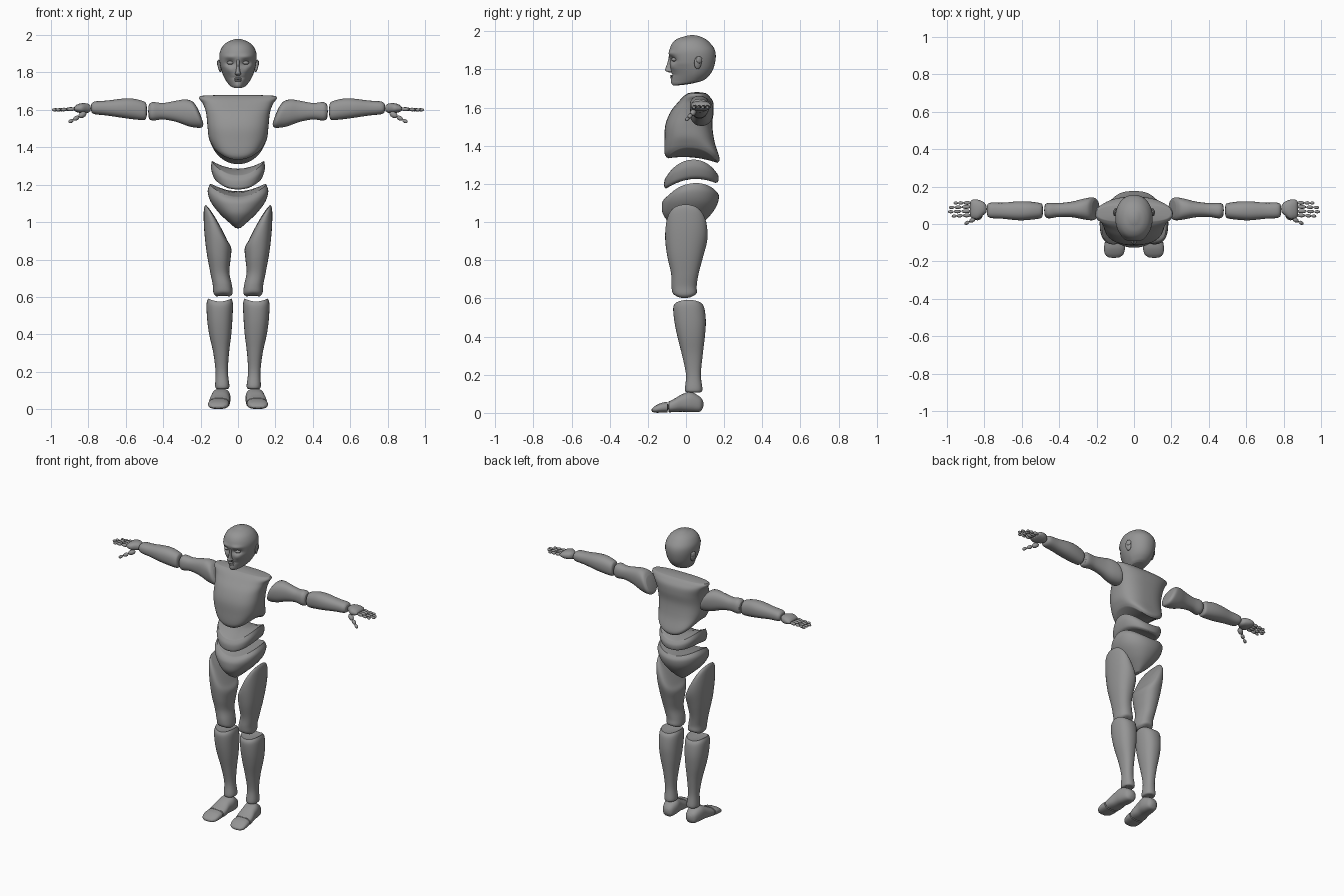
import bpy, bmesh, math
from mathutils import Vector

clay = bpy.data.materials.new("clay grey")
clay.diffuse_color = (0.3, 0.3, 0.3, 1)
AXES = {"x": lambda t, a, b: (t, a, b), "y": lambda t, a, b: (a, t, b), "z": lambda t, a, b: (a, b, t)}


def finish(name, bm, mirror):
    bmesh.ops.recalc_face_normals(bm, faces=bm.faces)
    me = bpy.data.meshes.new(name)
    bm.to_mesh(me)
    bm.free()
    me.materials.append(clay)
    ob = bpy.data.objects.new(name, me)
    bpy.context.collection.objects.link(ob)
    bpy.context.view_layer.objects.active = ob
    ob.select_set(True)
    bpy.ops.object.shade_smooth_by_angle(angle=math.radians(50))
    ob.select_set(False)
    if mirror:
        ob.modifiers.new("mirror", "MIRROR").use_mirror_merge = False
    return ob


def spline(rows, steps):
    """Smooth interpolation between cross-sections."""
    out = []
    for i in range(len(rows) - 1):
        p = [rows[max(0, min(len(rows) - 1, i + k))] for k in (-1, 0, 1, 2)]
        for s in range(steps):
            t = s / steps
            out.append([0.5 * (2 * b + (c - a) * t + (2 * a - 5 * b + 4 * c - d) * t * t
                        + (3 * b - a - 3 * c + d) * t ** 3) for a, b, c, d in zip(*p)])
    return out + [list(rows[-1])]


def loft(name, axis, rows, mirror=False, power=2.3, bulge=0.01, n=32, steps=5, shape=None):
    """Row: position, low/high of side a, low/high of side b, then slope and lift
    along a, tilt and arch along b, which bend the section."""
    rows = spline([tuple(r) + (0,) * (9 - len(r)) for r in rows], steps)
    sign = 1 if rows[-1][0] > rows[0][0] else -1
    caps = (0.3, 0.6, 0.85, 0.95)
    rings = [(rows[0], s, -sign) for s in caps] + [(r, 1, 0) for r in rows]
    rings += [(rows[-1], s, sign) for s in reversed(caps)]
    bm = bmesh.new()

    def point(row, u, v, off):
        t, a0, a1, b0, b1, slope, lift, tilt, arch = row
        t += slope * u + lift * u * u + tilt * v + arch * v * v + off
        co = Vector(AXES[axis](t, (a0 + a1) / 2 + u * (a1 - a0) / 2, (b0 + b1) / 2 + v * (b1 - b0) / 2))
        return bm.verts.new(shape(co) if shape else co)

    loops = []
    for row, s, side in rings:
        loop = []
        for k in range(n):
            c, d = math.cos(math.tau * k / n), math.sin(math.tau * k / n)
            u, v = (math.copysign(abs(q) ** (2 / power), q) * s for q in (c, d))
            loop.append(point(row, u, v, side * bulge * (1 - s * s)))
        loops.append(loop)
    for p, q in zip(loops, loops[1:]):
        for k in range(n):
            bm.faces.new((p[k], p[(k + 1) % n], q[(k + 1) % n], q[k]))
    for loop, row, side in ((loops[0], rows[0], -sign), (loops[-1], rows[-1], sign)):
        tip = point(row, 0, 0, side * bulge)
        for k in range(n):
            bm.faces.new((loop[k], loop[(k + 1) % n], tip))
    return finish(name, bm, mirror)


def beads(name, items, mirror=True, seg=16):
    """Ellipsoids: (centre, radii, long direction for x radius)."""
    bm = bmesh.new()
    for centre, radii, direction in items:
        rot = Vector((1, 0, 0)).rotation_difference(Vector(direction))
        ball = bmesh.ops.create_uvsphere(bm, u_segments=seg, v_segments=seg // 2 + 2, radius=1)
        for v in ball["verts"]:
            v.co = Vector(centre) + rot @ Vector(a * b for a, b in zip(v.co, radii))
    return finish(name, bm, mirror)


def bump(co, x, z, rx, rz):
    return math.exp(-((abs(co.x) - x) / rx) ** 2 - ((co.z - z) / rz) ** 2)


def face(co):
    """Narrow jaw, eye sockets, brows, cheeks, nose and mouth."""
    front = max(0, min(1, (0.05 - co.y) / 0.12))
    low = max(0, min(1, (1.83 - co.z) / 0.09))
    co.x *= 1 - 0.36 * front * low
    co.y += front * (0.02 * bump(co, .042, 1.85, .026, .016) - 0.008 * bump(co, .045, 1.885, .035, .012)
                     - 0.007 * bump(co, .05, 1.81, .02, .02) + 0.007 * bump(co, 0, 1.772, .03, .006))
    return co


# Head
loft("head", "z", [
    (1.728, -.048, .048, -.068, .085, 0, 0, .012),
    (1.742, -.060, .060, -.078, .105, 0, 0, .010),
    (1.775, -.077, .077, -.076, .130, 0, 0, .004),
    (1.815, -.090, .090, -.082, .147),
    (1.865, -.099, .099, -.088, .156),
    (1.905, -.098, .098, -.086, .150),
    (1.940, -.082, .082, -.070, .125),
    (1.962, -.058, .058, -.042, .098),
    (1.974, -.030, .030, -.005, .070)],
    power=2.1, bulge=.006, n=64, steps=8, shape=face)
loft("nose", "z", [
    (1.785, -.010, .010, -.090, -.060), (1.793, -.017, .017, -.108, -.060),
    (1.805, -.012, .012, -.108, -.060), (1.835, -.008, .008, -.097, -.060),
    (1.870, -.010, .010, -.090, -.060)], power=2, bulge=.002, n=20)
beads("eyes", [((.041, -.062, 1.852), (.019, .015, .010), (1, 0, 0))])
beads("lips", [((0, -.074, 1.766), (.022, .010, .005), (1, 0, 0)),
               ((0, -.073, 1.756), (.018, .010, .005), (1, 0, 0))], mirror=False)
beads("ears", [((.098, .062, 1.835), (.009, .020, .034), (1, .35, -.15)),
               ((.103, .070, 1.850), (.007, .017, .018), (1, .5, 0))])

# Torso
loft("chest", "z", [
    (1.345, -.128, .128, -.095, .165, 0, .045, -.012, -.023),
    (1.365, -.140, .140, -.112, .176, 0, .045, -.012, -.018),
    (1.430, -.156, .156, -.113, .150, 0, .02, -.005, -.005),
    (1.510, -.163, .163, -.108, .138),
    (1.580, -.170, .170, -.080, .145),
    (1.630, -.186, .186, -.040, .142),
    (1.660, -.207, .207, -.012, .122),
    (1.675, -.203, .203, .010, .105)], power=2.6, bulge=.006, n=48)
loft("waist", "z", [
    (1.225, -.110, .110, -.105, .155, 0, .000, .015, -.035),
    (1.235, -.130, .130, -.114, .168, 0, .005, .013, -.035),
    (1.262, -.144, .144, -.112, .170, 0, .025, .010, -.030),
    (1.285, -.140, .140, -.095, .155, 0, .042, .008, -.028)], power=2.3, bulge=0, n=48)
loft("pelvis", "z", [
    (.970, -.016, .016, -.045, .050),
    (1.000, -.050, .050, -.090, .090),
    (1.045, -.098, .098, -.122, .135),
    (1.095, -.145, .145, -.126, .165, 0, .012),
    (1.130, -.162, .162, -.115, .172, 0, .035, .010),
    (1.155, -.150, .150, -.095, .155, 0, .048, .015, -.005)], power=2.2, bulge=.003, n=48)

# Arms
loft("upper_arm", "x", [
    (.205, .035, .130, 1.525, 1.625, 0, 0, .020),
    (.222, .020, .142, 1.505, 1.648, 0, 0, .026),
    (.270, .025, .135, 1.510, 1.656, 0, 0, .015),
    (.330, .036, .120, 1.536, 1.649),
    (.400, .038, .112, 1.549, 1.637),
    (.455, .030, .113, 1.543, 1.642),
    (.476, .040, .105, 1.552, 1.630)], mirror=True, bulge=.004)
loft("forearm", "x", [
    (.490, .040, .104, 1.560, 1.630),
    (.502, .030, .112, 1.546, 1.645),
    (.560, .022, .120, 1.550, 1.660),
    (.620, .020, .121, 1.558, 1.660),
    (.700, .028, .114, 1.570, 1.650),
    (.765, .032, .114, 1.577, 1.645),
    (.783, .042, .105, 1.588, 1.634)], mirror=True, bulge=.004)

# Hands
loft("palm", "x", [
    (.790, .060, .100, 1.592, 1.624), (.805, .048, .118, 1.584, 1.634),
    (.835, .026, .130, 1.582, 1.636), (.862, .030, .130, 1.588, 1.628),
    (.874, .038, .122, 1.594, 1.618)], mirror=True, bulge=.003, n=24)
fingers = []
for y0, y1, reach in ((.047, .042, .975), (.069, .065, .996), (.092, .088, .990), (.113, .112, .965)):
    a, b = Vector((.872, y0, 1.605)), Vector((reach, y1, 1.600))
    for f0, f1, r in ((0, .42, .0105), (.42, .74, .0095), (.74, 1, .0085)):
        fingers.append((a.lerp(b, (f0 + f1) / 2), ((b - a).length * (f1 - f0) / 2, r, r), b - a))
a, b = Vector((.812, .047, 1.585)), Vector((.906, .000, 1.533))
for f0, f1, r in ((0, .42, .016), (.40, .72, .012), (.72, 1, .010)):
    fingers.append((a.lerp(b, (f0 + f1) / 2), ((b - a).length * (f1 - f0) / 2, r, r), b - a))
beads("fingers", fingers, seg=12)

# Legs
loft("thigh", "z", [
    (.612, .045, .115, -.050, .035, 0, -.010),
    (.628, .029, .131, -.070, .056, 0, -.008),
    (.665, .033, .135, -.076, .056),
    (.730, .046, .148, -.078, .066),
    (.820, .040, .168, -.098, .090, .02),
    (.910, .036, .181, -.109, .112, .05),
    (.980, .056, .183, -.105, .108, .08),
    (1.025, .085, .174, -.088, .085, .066),
    (1.040, .105, .165, -.060, .060, .045)], mirror=True, bulge=.006)
loft("shin", "z", [
    (.108, .058, .112, .005, .075),
    (.122, .046, .122, -.006, .086),
    (.200, .054, .120, .000, .078),
    (.300, .048, .132, -.020, .087),
    (.400, .036, .154, -.045, .099),
    (.480, .030, .165, -.061, .104),
    (.550, .027, .168, -.067, .096, 0, .010),
    (.576, .034, .160, -.055, .080, 0, .016)], mirror=True, bulge=-.004)

# Feet
loft("foot", "y", [
    (.088, .065, .105, .025, .065),
    (.072, .050, .125, .006, .085),
    (.025, .040, .140, .004, .110),
    (-.020, .044, .146, .006, .098),
    (-.060, .042, .154, .004, .075),
    (-.090, .046, .156, .003, .060)], mirror=True, bulge=.004, power=2.5)
loft("toes", "y", [
    (-.098, .047, .157, .002, .058), (-.130, .048, .160, .001, .052),
    (-.160, .056, .156, .001, .038), (-.177, .075, .140, .005, .024)],
    mirror=True, bulge=.004, power=2.5)
